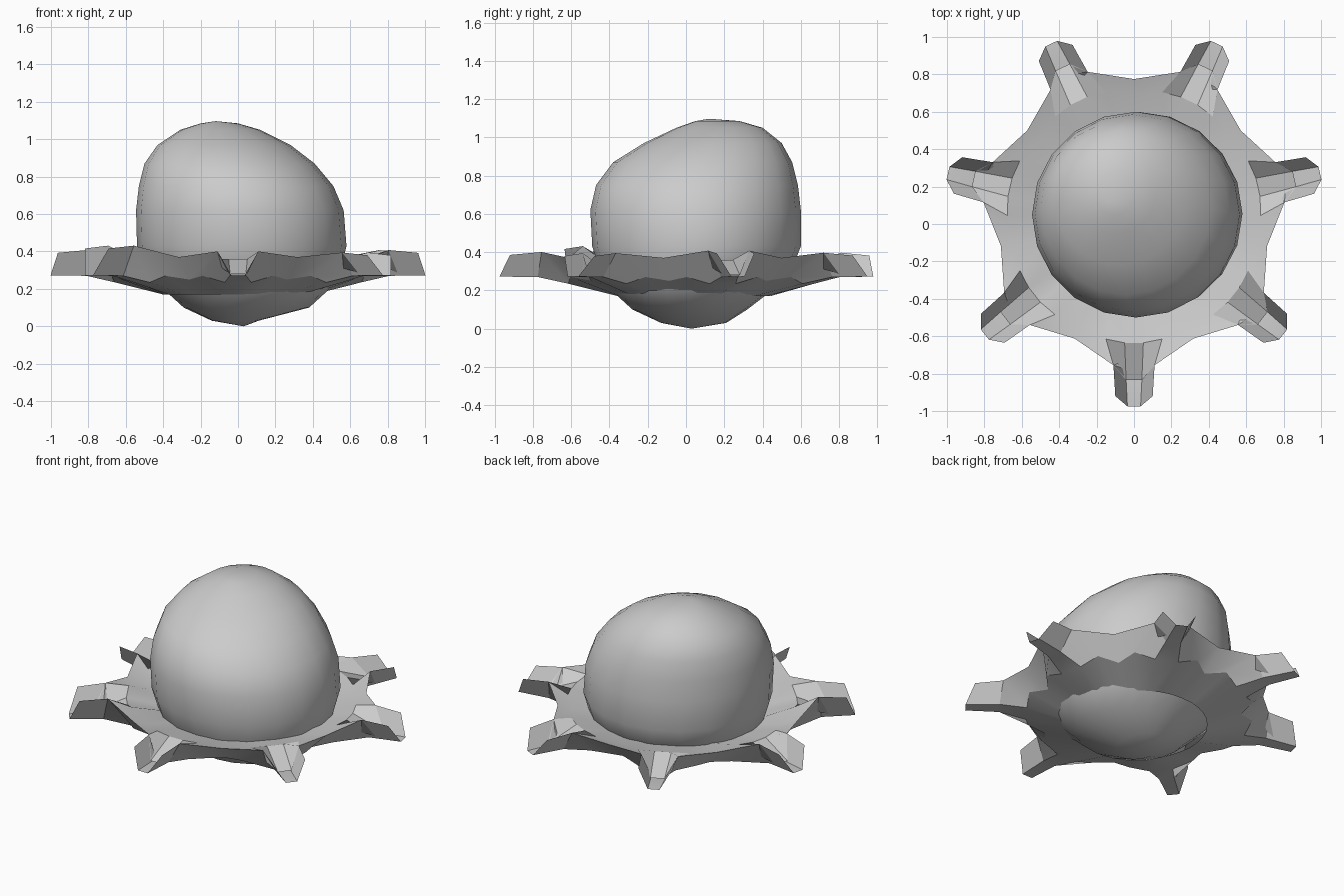
import bpy, bmesh, math, random

if "Cube" in bpy.data.objects:
    bpy.data.objects.remove(bpy.data.objects["Cube"])
random.seed(4)


def finish(name, bm, angle):
    bmesh.ops.recalc_face_normals(bm, faces=bm.faces)
    me = bpy.data.meshes.new(name)
    bm.to_mesh(me)
    bm.free()
    ob = bpy.data.objects.new(name, me)
    bpy.context.collection.objects.link(ob)
    bpy.ops.object.select_all(action='DESELECT')
    ob.select_set(True)
    bpy.context.view_layer.objects.active = ob
    bpy.ops.object.shade_smooth_by_angle(angle=math.radians(angle))
    return ob


# Lopsided egg body: z, x min, x max, y min, y max of each ring
RINGS = [(0.03, -.14, .11, -.13, .21), (0.10, -.29, .38, -.28, .32),
         (0.20, -.40, .49, -.39, .45), (0.30, -.50, .55, -.45, .55),
         (0.43, -.54, .58, -.49, .60), (0.62, -.545, .565, -.50, .60),
         (0.75, -.53, .51, -.47, .585), (0.87, -.50, .41, -.38, .555),
         (0.97, -.43, .28, -.22, .50), (1.05, -.31, .12, -.05, .40),
         (1.085, -.20, .0, .05, .28)]
N = 20
bm = bmesh.new()
loops = []
for z, x0, x1, y0, y1 in RINGS:
    loop = []
    for i in range(N):
        a = math.tau * i / N
        loop.append(bm.verts.new(((x0 + x1) / 2 + (x1 - x0) / 2 * math.cos(a),
                                  (y0 + y1) / 2 + (y1 - y0) / 2 * math.sin(a), z)))
    loops.append(loop)
for lo, hi in zip(loops, loops[1:]):
    for i in range(N):
        j = (i + 1) % N
        bm.faces.new((lo[i], lo[j], hi[j], hi[i]))
for loop, p in ((loops[0], (.03, .03, 0)), (loops[-1], (-.12, .12, 1.097))):
    tip = bm.verts.new(p)
    for i in range(N):
        bm.faces.new((loop[i], loop[(i + 1) % N], tip))
finish("egg_body", bm, 40)

# Seven-armed collar; columns hold (outward, across, height) points
ARMS = 7
HALF = math.pi / ARMS
CY = 0.045


def place(arm, u, v, z):
    a = -math.pi / 2 + math.tau * arm / ARMS
    return (u * math.cos(a) - v * math.sin(a),
            u * math.sin(a) + v * math.cos(a) + CY, z)


def polar(r, z):
    return (r * math.cos(HALF), r * math.sin(HALF), z)


def collar(name, valley, edge, floor, angle):
    """Valley, arm edge and arm floor columns, mirrored and repeated per arm."""
    random.seed(4)
    bm = bmesh.new()
    lift = [random.uniform(-.02, .025) for _ in range(ARMS)]
    for k in range(ARMS):
        cols = []
        for side, col in ((-1, valley), (-1, edge), (-1, floor),
                          (1, floor), (1, edge), (1, valley)):
            pts = []
            for u, v, z in col:
                if z > .35:
                    z += lift[k] if col is edge else 0
                pts.append(bm.verts.new(place(k, u, v * side, z)))
            cols.append(pts)
        for a, b in zip(cols, cols[1:]):
            for i in range(min(len(a), len(b)) - 1):
                bm.faces.new((a[i], a[i + 1], b[i + 1], b[i]))
    bmesh.ops.remove_doubles(bm, verts=bm.verts, dist=.0005)
    return finish(name, bm, angle)


# Underside web running out into trough-shaped arms
collar("collar_underside",
       [polar(.40, .17), polar(.60, .25), polar(.73, .37)],
       [(.39, .10, .17), (.65, .19, .27), (.80, .11, .41), (.965, .10, .395)],
       [(.40, .03, .17), (.66, .07, .235), (.82, .045, .27), (1.02, .035, .272)], 25)

# Upper web from body to rim, dipping into each arm
collar("collar_top",
       [polar(.46, .31), polar(.64, .34), polar(.73, .37)],
       [(.46, .12, .31), (.66, .15, .37), (.80, .11, .41)],
       [(.46, .04, .31), (.68, .05, .36), (.88, .042, .28)], 25)
